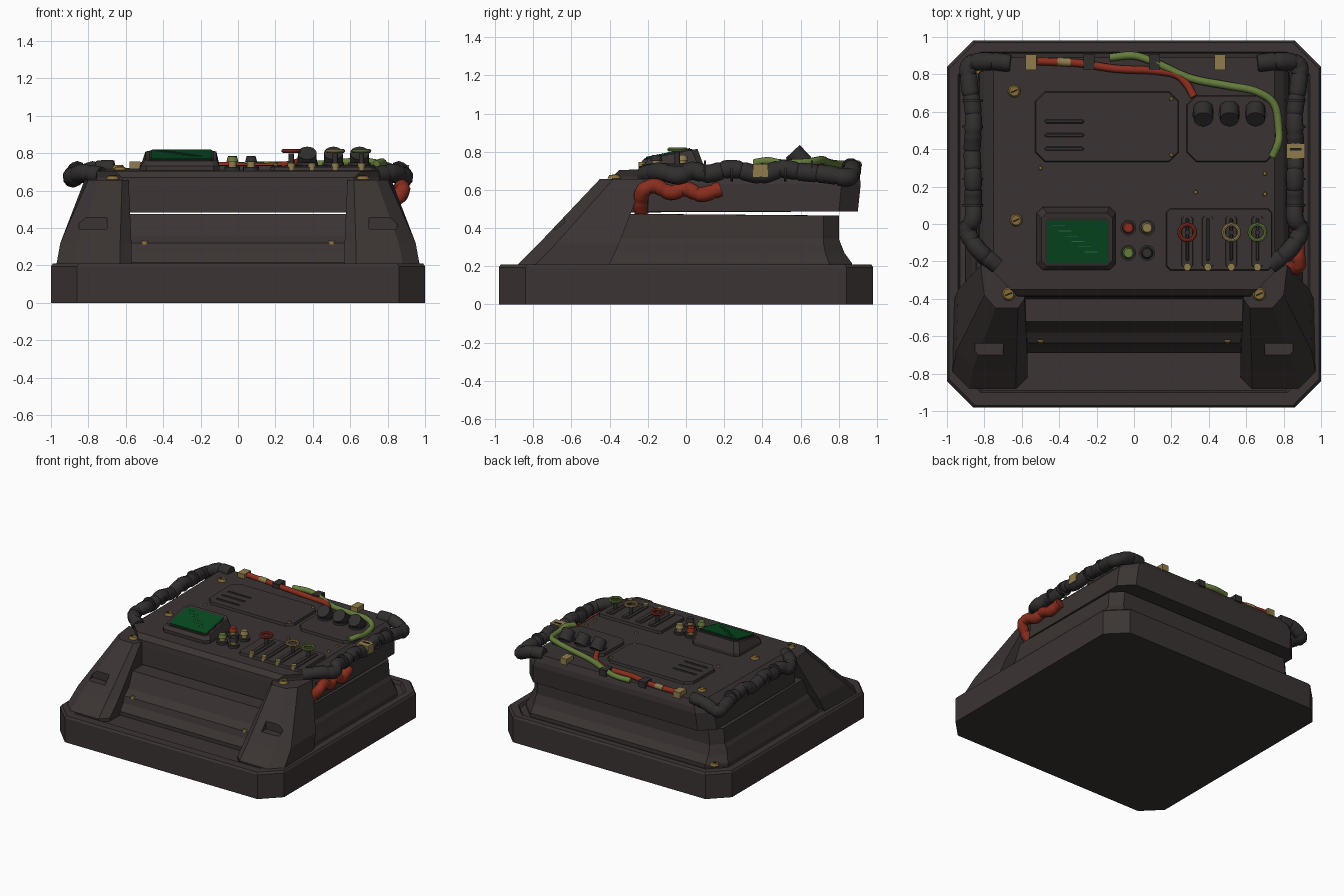
import bpy, bmesh, math
from mathutils import Vector

if "Cube" in bpy.data.objects:
    bpy.data.objects.remove(bpy.data.objects["Cube"], do_unlink=True)


def material(name, rgb):
    m = bpy.data.materials.new(name)
    m.use_nodes = True
    m.diffuse_color = (*rgb, 1)
    b = m.node_tree.nodes["Principled BSDF"]
    b.inputs["Base Color"].default_value = (*rgb, 1)
    b.inputs["Roughness"].default_value = 0.7
    return m


CASE = material("dark casing", (.043, .034, .033))
RUBBER = material("black rubber", (.031, .027, .027))
BLACK = material("slot black", (.012, .011, .011))
BRASS = material("pale brass", (.28, .2, .075))
BOLT = material("bolt brass", (.24, .15, .04))
RED = material("red cable", (.26, .027, .013))
GREEN = material("green cable", (.13, .2, .045))
SCREEN = material("screen green", (.002, .066, .014))
TRACE = material("screen trace", (.03, .16, .06))


def deck(y, lift=0.0):
    """Height of the slightly tilted top deck."""
    return .705 + .012 * (y + .35) + lift


def finish(name, bm, mat):
    bmesh.ops.recalc_face_normals(bm, faces=bm.faces)
    me = bpy.data.meshes.new(name)
    bm.to_mesh(me)
    bm.free()
    me.materials.append(mat)
    ob = bpy.data.objects.new(name, me)
    bpy.context.collection.objects.link(ob)
    return ob


def smooth(ob):
    bpy.ops.object.select_all(action="DESELECT")
    ob.select_set(True)
    bpy.context.view_layer.objects.active = ob
    bpy.ops.object.shade_smooth_by_angle(angle=math.radians(40))


def loft(name, rings, mat):
    """Skin a stack of (outline, height) rings; height is a number or f(y)."""
    bm = bmesh.new()
    loops = [[bm.verts.new((x, y, z(y) if callable(z) else z)) for x, y in pts] for pts, z in rings]
    n = len(loops[0])
    for a, b in zip(loops, loops[1:]):
        for i in range(n):
            j = (i + 1) % n
            bm.faces.new((a[i], a[j], b[j], b[i]))
    bm.faces.new(loops[0])
    bm.faces.new(loops[-1])
    return finish(name, bm, mat)


def octagon(x0, x1, y0, y1, c, front=None):
    """Rectangle with chamfered corners; front sets a different front chamfer."""
    f = front or c
    return [(x0 + f, y0), (x1 - f, y0), (x1, y0 + f), (x1, y1 - c),
            (x1 - c, y1), (x0 + c, y1), (x0, y1 - c), (x0, y0 + f)]


def ring(hx, y0, y1, c, z, front=None):
    return octagon(-hx, hx, y0, y1, c, front), z


def panel(name, x0, x1, y0, y1, c, low, high, mat, bevel=.006):
    """Chamfered plate lying on the deck."""
    top = octagon(x0 + bevel, x1 - bevel, y0 + bevel, y1 - bevel, c)
    return loft(name, [(octagon(x0, x1, y0, y1, c), lambda y: deck(y, low)),
                       (top, lambda y: deck(y, high))], mat)


def box(name, loc, size, mat):
    bm = bmesh.new()
    bmesh.ops.create_cube(bm, size=1)
    bmesh.ops.scale(bm, vec=size, verts=bm.verts)
    ob = finish(name, bm, mat)
    ob.location = loc
    return ob


def cyl(name, loc, r, h, mat, sides=20, tilt=0.0, r2=None):
    """Cylinder standing on loc."""
    bm = bmesh.new()
    bmesh.ops.create_cone(bm, cap_ends=True, segments=sides, radius1=r, radius2=r2 or r, depth=h)
    bmesh.ops.translate(bm, vec=(0, 0, h / 2), verts=bm.verts)
    ob = finish(name, bm, mat)
    ob.location = loc
    ob.rotation_euler.x = tilt
    smooth(ob)
    return ob


def bolt(name, x, y, z, r):
    cyl(name, (x, y, z - .005), r, .018, BOLT, 12, 0, r * .75)
    if r > .02:
        slot = box(name + "_slot", (x, y, z + .012), (r * 1.1, r * .25, .006), BLACK)
        slot.rotation_euler.z = .4


def cable(name, pts, r, mat, ribs=0):
    """Tube through the points; ribs pinches it every few steps."""
    p = [Vector(q) for q in pts]
    p = [2 * p[0] - p[1]] + p + [2 * p[-1] - p[-2]]
    path = []
    for a, b, c, d in zip(p, p[1:], p[2:], p[3:]):
        steps = max(4, int((c - b).length / .012)) if ribs else 6
        for k in range(steps):
            t = k / steps
            path.append(.5 * (2 * b + (c - a) * t + (2 * a - 5 * b + 4 * c - d) * t ** 2
                              + (3 * b - a - 3 * c + d) * t ** 3))
    path.append(p[-2])
    cu = bpy.data.curves.new(name, "CURVE")
    cu.dimensions = "3D"
    cu.bevel_depth = r
    cu.bevel_resolution = 3
    cu.use_fill_caps = True
    s = cu.splines.new("POLY")
    s.points.add(len(path) - 1)
    for i, (pt, v) in enumerate(zip(s.points, path)):
        pt.co = (*v, 1)
        pt.radius = .88 if ribs and i % ribs == 0 else 1
    cu.materials.append(mat)
    ob = bpy.data.objects.new(name, cu)
    bpy.context.collection.objects.link(ob)
    bpy.ops.object.select_all(action="DESELECT")
    ob.select_set(True)
    bpy.context.view_layer.objects.active = ob
    bpy.ops.object.convert(target="MESH")
    smooth(bpy.context.view_layer.objects.active)


# Base tray with a raised rim
loft("base", [ring(1, -.98, .98, .14, 0), ring(1, -.98, .98, .14, .195), ring(.99, -.97, .97, .14, .21),
              ring(.94, -.9, .92, .12, .21), ring(.93, -.89, .91, .12, .185)], CASE)

# Lower body with a stepped front, and floating upper housing
loft("lower_body", [ring(.90, -.69, .87, .12, .17), ring(.90, -.69, .87, .12, .215),
                    ring(.88, -.65, .83, .1, .27), ring(.865, -.635, .81, .09, .32),
                    ring(.85, -.60, .80, .08, .345), ring(.85, -.58, .80, .08, .36),
                    ring(.84, -.52, .80, .08, lambda y: .466 if y > -.3 else .476)], CASE)
loft("upper_housing", [ring(.835, -.40, .90, .1, lambda y: .487 if y > -.3 else .482, .2),
                       ring(.825, -.39, .915, .1, .63, .2), ring(.80, -.385, .91, .09, .67, .18),
                       ring(.75, -.35, .89, .07, deck, .09)], CASE)

# Sloped front pillars with a notch
for side, s in (("left", 1), ("right", -1)):
    foot = [(.57, -.82), (.63, -.88), (.88, -.88), (.97, -.79), (.96, -.4), (.57, -.4)]
    knee = [(.57, -.71), (.63, -.77), (.86, -.77), (.95, -.68), (.94, -.35), (.57, -.35)]
    head = [(.585, -.40), (.62, -.45), (.74, -.45), (.8, -.38), (.82, -.22), (.585, -.22)]
    rings = [([(s * x, y) for x, y in pts], z) for pts, z in
             ((foot, .185), (foot, .21), (knee, .32), (head, .658))]
    pillar = loft(side + "_pillar", rings, CASE)
    cutter = box(side + "_notch_cutter", (s * .775, -.74, .427), (.15, .2, .065), CASE)
    cutter.hide_render = True
    cutter.hide_viewport = True
    cut = pillar.modifiers.new("notch", "BOOLEAN")
    cut.operation = "DIFFERENCE"
    cut.solver = "EXACT"
    cut.object = cutter
    bolt(side + "_pillar_bolt", s * .67, -.375, .665, .036)
    bolt(side + "_front_bolt", s * .5, -.61, .318, .03)
bolt("rear_bolt", -.835, .83, .218, .035)

# Deck panels
panel("vent_panel", -.53, .24, .33, .71, .05, -.01, .02, CASE)
panel("knob_panel", .28, .76, .33, .69, .05, -.01, .02, CASE)
panel("control_panel", .17, .74, -.25, .085, .02, -.01, .02, CASE)
for i in range(3):
    panel(f"vent_slot_{i}", -.48, -.265, .39 + i * .073, .415 + i * .073, .008, .018, .025, RUBBER)


# Tilted display
def screen(lift):
    return lambda y: .755 + .2 * (y + .24) + lift


loft("display_frame", [(octagon(-.52, -.1, -.245, .09, .03), lambda y: deck(y, -.01)),
                       (octagon(-.52, -.1, -.245, .09, .03), lambda y: deck(y, .025)),
                       (octagon(-.495, -.115, -.225, .06, .03), screen(0))], CASE)
loft("display_bezel", [(octagon(-.475, -.13, -.22, .035, .02), screen(-.01)),
                       (octagon(-.475, -.13, -.22, .035, .02), screen(.006))], RUBBER)
loft("display_glass", [(octagon(-.465, -.14, -.21, .02, .008), screen(0)),
                       (octagon(-.465, -.14, -.21, .02, .008), screen(.012))], SCREEN)
for i in range(6):
    x, y = -.44 + i * .035, -.012 - i * .028
    trace = octagon(x, x + .07, y, y + .004, .001)
    loft(f"display_trace_{i}", [(trace, screen(.01)), (trace, screen(.014))], TRACE)

# Push buttons
for name, x, y, mat in (("red", -.03, -.02, RED), ("brass", .07, -.02, BRASS),
                        ("green", -.03, -.155, GREEN), ("black", .07, -.155, RUBBER)):
    cyl(name + "_button_collar", (x, y, deck(y, -.01)), .042, .03, RUBBER)
    cyl(name + "_button_stem", (x, y, deck(y)), .022, .05, BRASS)
    cyl(name + "_button_cap", (x, y, deck(y, .045)), .032, .03, mat, r2=.024)

# Sliders with ring pulls
for name, x, mat in (("red", .285, RED), ("plain", .395, None), ("brass", .52, BRASS), ("green", .66, GREEN)):
    panel(name + "_slider_track", x - .035, x + .035, -.235, .045, .01, 0, .028, CASE)
    panel(name + "_slider_slot", x - .011, x + .011, -.2, .035, .006, .025, .032, RUBBER)
    cyl(name + "_slider_stop", (x, -.23, deck(-.23)), .02, .04, BRASS, 12)
    if mat:
        cyl(name + "_slider_stem", (x, -.045, deck(-.045)), .014, .09, RUBBER, 12)
        bpy.ops.mesh.primitive_torus_add(location=(x, -.045, .812), major_radius=.042, minor_radius=.011,
                                         major_segments=24, minor_segments=8)
        pull = bpy.context.object
        pull.name = name + "_ring_pull"
        pull.data.materials.append(mat)
        smooth(pull)

# Rotary knobs leaning toward the front
for i, x in enumerate((.37, .51, .65)):
    cyl(f"knob_{i}_skirt", (x, .585, deck(.57)), .058, .035, RUBBER)
    cyl(f"knob_{i}", (x, .62, .735), .052, .09, RUBBER, 24, .75, .05)

# Deck screws
for i, (x, y) in enumerate(((-.64, .71), (-.63, .02))):
    bolt(f"deck_bolt_{i}", x, y, deck(y, .005), .034)
for i, (x, y, lift) in enumerate(((.2, .67, .02), (.2, .37, .02), (.7, .67, .02), (.7, .27, 0),
                                  (.33, .17, 0), (.7, .16, 0), (-.5, .3, 0))):
    bolt(f"deck_screw_{i}", x, y, deck(y, lift), .012)

# Ribbed hoses along both sides
hose = [(.66, .86, .72), (.78, .87, .71), (.88, .85, .665), (.88, .75, .68), (.86, .6, .695), (.86, .5, .71),
        (.865, .39, .68), (.86, .24, .71), (.86, .12, .685), (.86, .03, .70), (.89, -.04, .675),
        (.83, -.14, .695), (.73, -.22, .68)]
for side, s in (("left", 1), ("right", -1)):
    cable(side + "_hose", [(s * x, y, z) for x, y, z in hose], .048, RUBBER, 8)
    for j, y in enumerate((.1, .24, .52, .66)):
        bm = bmesh.new()
        bmesh.ops.create_cone(bm, cap_ends=True, segments=16, radius1=.055, radius2=.055, depth=.012)
        collar = finish(f"{side}_hose_collar_{j}", bm, RUBBER)
        collar.location = (s * .862, y, .7)
        collar.rotation_euler.x = math.pi / 2
box("hose_clip", (.865, .39, .702), (.1, .08, .07), BRASS)
box("hose_clip_slot", (.865, .4, .737), (.06, .014, .006), BLACK)

# Loose wiring
cable("side_red_cable", [(.79, -.23, .48), (.83, -.24, .53), (.88, -.22, .6), (.875, -.16, .62), (.875, -.08, .585),
                         (.865, 0, .605), (.87, .08, .575), (.86, .18, .605)], .04, RED, 7)
cable("red_wire", [(-.52, .87, .733), (-.3, .86, .727), (-.1, .83, .733), (.1, .82, .727), (.22, .8, .733),
                   (.28, .75, .74), (.32, .68, .752)], .021, RED)
cable("green_wire", [(-.13, .89, .727), (0, .9, .732), (.12, .86, .735), (.3, .78, .735), (.5, .74, .745),
                     (.65, .71, .757), (.75, .64, .745), (.775, .5, .74), (.77, .43, .752), (.74, .36, .742)],
      .021, GREEN)
for i, (x, mat) in enumerate(((-.55, BRASS), (-.24, RUBBER), (.11, RUBBER), (.46, BRASS))):
    box(f"wire_clip_{i}", (x, .865, .73), (.06, .085, .05), mat)
cable("wire_band", [(-.41, .868, .732), (-.34, .863, .73)], .023, BRASS)
